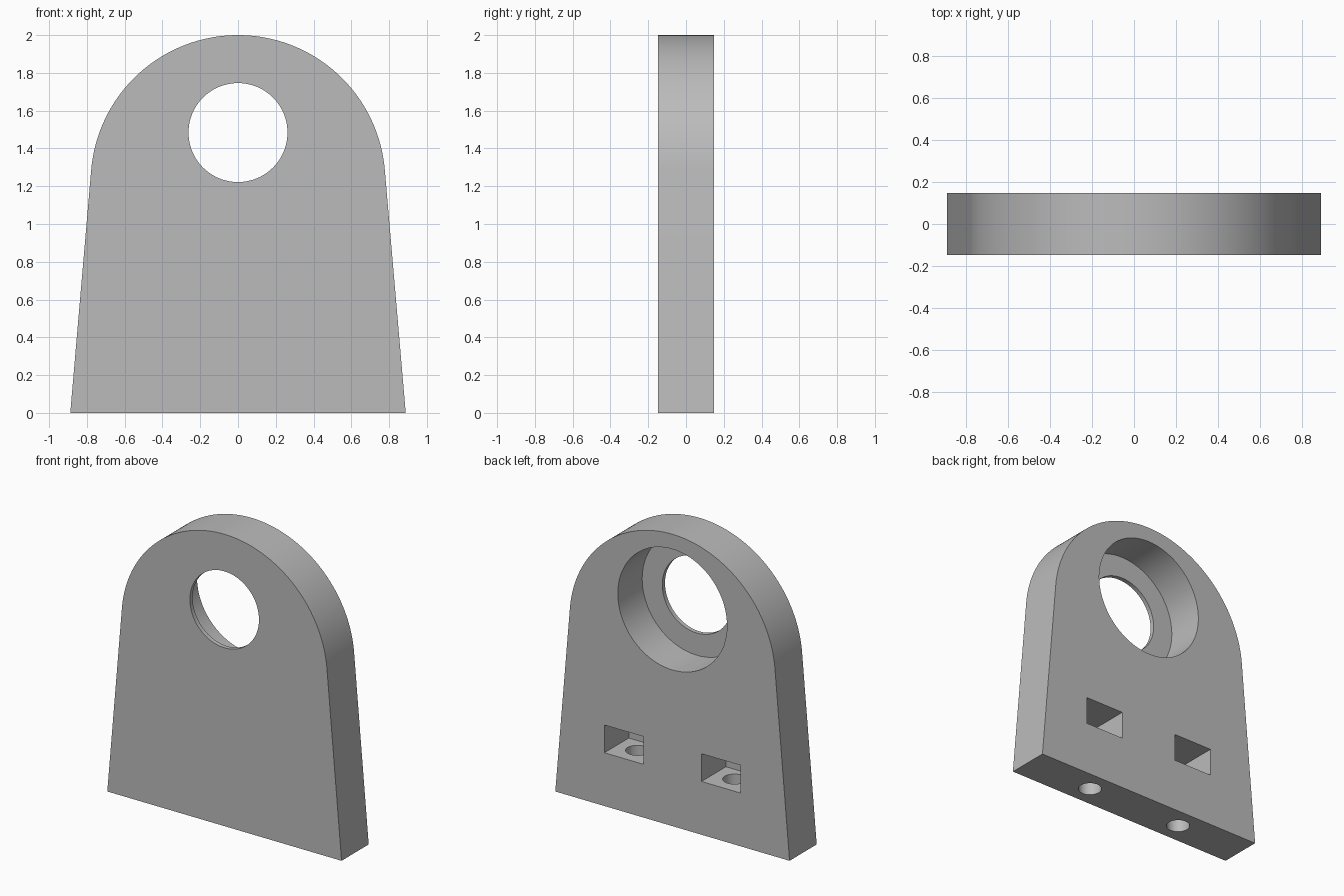
import bpy
import bmesh
from math import cos, sin, pi, radians
from mathutils import Matrix

if "Cube" in bpy.data.objects:
    bpy.data.objects.remove(bpy.data.objects["Cube"], do_unlink=True)

HALF = 0.147          # half plate thickness
LIP = 0.03            # material left at the front of the recesses
BORE_Z = 1.484
ARC_R, ARC_Z, TAPER = 0.78, 1.22, radians(4.93)

grey = bpy.data.materials.new("plain grey")
grey.use_nodes = True
colour = (0.5, 0.5, 0.5, 1)
grey.diffuse_color = colour
grey.node_tree.nodes["Principled BSDF"].inputs["Base Color"].default_value = colour


def make_object(name, bm):
    bmesh.ops.recalc_face_normals(bm, faces=bm.faces)
    mesh = bpy.data.meshes.new(name)
    bm.to_mesh(mesh)
    bm.free()
    mesh.materials.append(grey)
    obj = bpy.data.objects.new(name, mesh)
    bpy.context.collection.objects.link(obj)
    return obj


def cylinder(name, radius, length, centre, axis, sides=96):
    bm = bmesh.new()
    turn = Matrix.Rotation(pi / 2, 4, "X") if axis == "Y" else Matrix()
    bmesh.ops.create_cone(bm, cap_ends=True, segments=sides, radius1=radius,
                          radius2=radius, depth=length,
                          matrix=Matrix.Translation(centre) @ turn)
    return make_object(name, bm)


def box(name, size, centre):
    bm = bmesh.new()
    bmesh.ops.create_cube(bm, size=1, matrix=Matrix.Translation(centre)
                          @ Matrix.Diagonal((*size, 1)))
    return make_object(name, bm)


# Plate: tapered sides running tangent into a round top
bm = bmesh.new()
steps = 96
outline = [(-0.888, 0), (0.888, 0)]
for i in range(steps + 1):
    a = TAPER + (pi - 2 * TAPER) * i / steps
    outline.append((ARC_R * cos(a), ARC_Z + ARC_R * sin(a)))
face = bm.faces.new([bm.verts.new((x, -HALF, z)) for x, z in outline])
new = bmesh.ops.extrude_face_region(bm, geom=[face])["geom"]
bmesh.ops.translate(bm, vec=(0, 2 * HALF, 0),
                    verts=[v for v in new if isinstance(v, bmesh.types.BMVert)])
plate = make_object("bracket_plate", bm)

# Cutters: stepped bore, nut pockets open at the back, bolt holes from below
front = LIP - HALF
back = HALF + 0.1
depth, middle = back - front, (back + front) / 2
cutters = [
    cylinder("through_bore", 0.262, 1, (0, 0, BORE_Z), "Y"),
    cylinder("bearing_recess", 0.414, depth, (0, middle, BORE_Z), "Y"),
]
for side, x in (("left", 0.368), ("right", -0.368)):
    cutters.append(box(side + "_nut_pocket", (0.295, depth, 0.19), (x, middle, 0.46)))
    cutters.append(cylinder(side + "_bolt_hole", 0.074, 0.6, (x, 0, 0.15), "Z", 48))

bpy.context.view_layer.objects.active = plate
for cutter in cutters:
    mod = plate.modifiers.new(cutter.name, "BOOLEAN")
    mod.operation = "DIFFERENCE"
    mod.solver = "EXACT"
    mod.object = cutter
    bpy.ops.object.modifier_apply(modifier=mod.name)
    bpy.data.objects.remove(cutter, do_unlink=True)

# Smooth round walls, crisp edges
bpy.ops.object.select_all(action="DESELECT")
plate.select_set(True)
bpy.ops.object.shade_smooth_by_angle(angle=radians(30))
